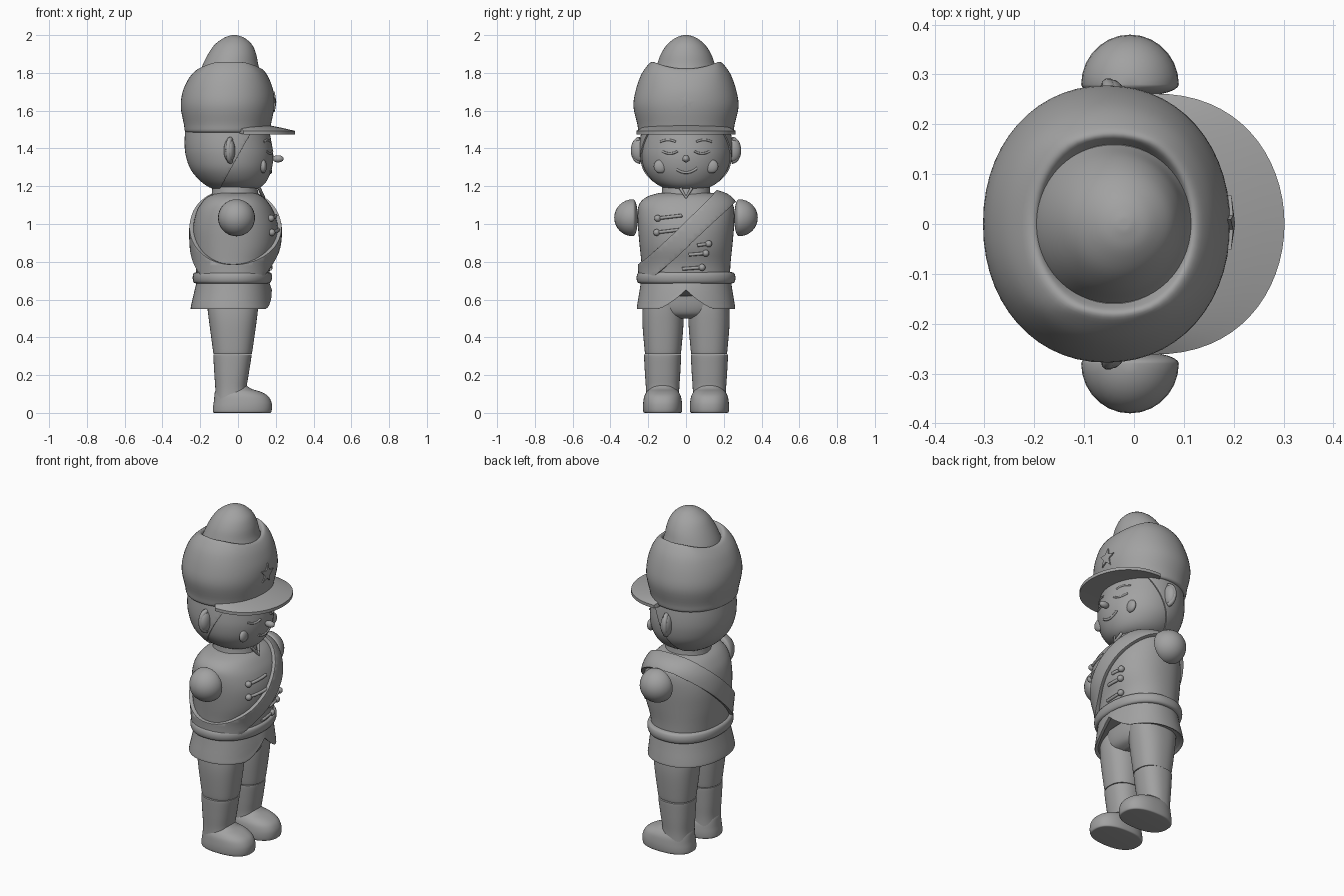
import bpy, bmesh, math
from mathutils import Vector

if "Cube" in bpy.data.objects:
    bpy.data.objects.remove(bpy.data.objects["Cube"])

grey = bpy.data.materials.new("plain_grey")
grey.diffuse_color = (0.36, 0.36, 0.36, 1)
grey.use_nodes = True
grey.node_tree.nodes["Principled BSDF"].inputs["Base Color"].default_value = grey.diffuse_color


def finish(name, bm, angle=40):
    me = bpy.data.meshes.new(name)
    bmesh.ops.recalc_face_normals(bm, faces=bm.faces)
    bm.to_mesh(me)
    bm.free()
    ob = bpy.data.objects.new(name, me)
    bpy.context.collection.objects.link(ob)
    me.materials.append(grey)
    bpy.ops.object.select_all(action='DESELECT')
    ob.select_set(True)
    bpy.context.view_layer.objects.active = ob
    bpy.ops.object.shade_smooth_by_angle(angle=math.radians(angle))
    return ob


def smooth_rows(rows, k=4):
    """Catmull-Rom refinement of section rows."""
    out = []
    for i in range(len(rows) - 1):
        a, b, c, d = (rows[max(i - 1, 0)], rows[i], rows[i + 1], rows[min(i + 2, len(rows) - 1)])
        for j in range(k):
            t = j / k
            out.append([0.5 * (2 * q + (r - p) * t + (2 * p - 5 * q + 4 * r - s) * t * t
                               + (3 * q - p - 3 * r + s) * t ** 3) for p, q, r, s in zip(a, b, c, d)])
    return out + [list(rows[-1])]


def loft(rows, p=2.0, y0=0.0, n=56, k=4, warp=None):
    """Rows are (z, x_back, x_front, half_width)."""
    bm = bmesh.new()
    rings = []
    for z, xa, xb, ry in (smooth_rows(rows, k) if k > 1 else rows):
        ring = []
        for i in range(n):
            t = math.tau * i / n
            c, s = math.cos(t), math.sin(t)
            co = Vector(((xa + xb) / 2 + (xb - xa) / 2 * math.copysign(abs(c) ** (2 / p), c),
                         y0 + ry * math.copysign(abs(s) ** (2 / p), s), z))
            ring.append(bm.verts.new(warp(co) if warp else co))
        rings.append(ring)
    for a, b in zip(rings, rings[1:]):
        for i in range(n):
            bm.faces.new((a[i], a[(i + 1) % n], b[(i + 1) % n], b[i]))
    bm.faces.new(rings[0][::-1])
    bm.faces.new(rings[-1])
    bmesh.ops.recalc_face_normals(bm, faces=bm.faces)
    return bm


def front_x(rows, y, z, p=2.0):
    """Front surface position of a loft at (y, z)."""
    _, xa, xb, ry = min(smooth_rows(rows, 20), key=lambda r: abs(r[0] - z))
    return (xa + xb) / 2 + (xb - xa) / 2 * max(0, 1 - abs(y / ry) ** p) ** (1 / p)


def shell(name, bm, planes, thick):
    """Keep the skin behind each plane and thicken it outward."""
    for co, no in planes:
        bmesh.ops.bisect_plane(bm, geom=bm.verts[:] + bm.edges[:] + bm.faces[:],
                               plane_co=co, plane_no=no, clear_outer=True)
    ob = finish(name, bm)
    m = ob.modifiers.new("thickness", 'SOLIDIFY')
    m.thickness, m.offset = thick, 1
    b = ob.modifiers.new("soft_edge", 'BEVEL')
    b.width, b.segments = thick * 0.4, 2


def ball(name, loc, size, rot=0):
    bm = bmesh.new()
    bmesh.ops.create_uvsphere(bm, u_segments=28, v_segments=16, radius=1)
    for v in bm.verts:
        v.co = Vector((v.co.x * size[0], v.co.y * size[1], v.co.z * size[2])) + Vector(loc)
    return finish(name, bm)


def cord(name, pts, r):
    cu = bpy.data.curves.new(name, 'CURVE')
    cu.dimensions, cu.bevel_depth, cu.bevel_resolution, cu.use_fill_caps = '3D', r, 2, True
    sp = cu.splines.new('POLY')
    sp.points.add(len(pts) - 1)
    for q, co in zip(sp.points, pts):
        q.co = (*co, 1)
    ob = bpy.data.objects.new(name, cu)
    bpy.context.collection.objects.link(ob)
    cu.materials.append(grey)
    bpy.ops.object.select_all(action='DESELECT')
    ob.select_set(True)
    bpy.context.view_layer.objects.active = ob
    bpy.ops.object.convert(target='MESH')


# hat: padded body with a saddle-shaped rim, and crown dome
def rim(co):
    if co.z > 1.7:
        co.z += (co.z - 1.7) / 0.14 * (0.035 * min(1, abs(co.y) / 0.17) ** 2 - 0.02)
    return co


HAT = [(1.485, -.26, .15, .225), (1.49, -.28, .165, .25), (1.53, -.287, .175, .258), (1.62, -.303, .192, .278),
       (1.70, -.293, .188, .268), (1.78, -.262, .165, .238), (1.83, -.225, .138, .20), (1.842, -.20, .118, .178),
       (1.82, -.185, .105, .16)]
finish("hat_body", loft(HAT, 2.1, warp=rim))
finish("hat_crown", loft([(1.79, -.205, .125, .172), (1.84, -.188, .108, .155), (1.90, -.158, .096, .133),
                          (1.95, -.123, .074, .1), (1.985, -.075, .035, .056), (1.998, -.04, .0, .02),
                          (2.0, -.025, -.015, .005)]))

# visor: curved tapering plate
bm = bmesh.new()
N, M = 32, 8
grid = {}
for side in (0, 1):
    for i in range(N + 1):
        t = math.pi * (i / N - 0.5)
        for j in range(M + 1):
            u = j / M
            ox = 0.03 + 0.272 * abs(math.cos(t)) ** 0.85
            x, y = -0.02 + (ox + 0.02) * u, 0.262 * math.sin(t) * (0.7 + 0.3 * u)
            top = 1.545 - 0.052 * u ** 1.5 - 0.03 * (y / 0.26) ** 2 * (1 - u)
            z = top if side else min(top - 0.012, 1.475 + 0.012 * (1 - u))
            grid[side, i, j] = bm.verts.new((x, y, z))
    for i in range(N):
        for j in range(M):
            bm.faces.new([grid[side, a, b] for a, b in ((i, j), (i + 1, j), (i + 1, j + 1), (i, j + 1))])
for i in range(N):
    for j in (0, M):
        bm.faces.new((grid[0, i, j], grid[0, i + 1, j], grid[1, i + 1, j], grid[1, i, j]))
for j in range(M):
    for i in (0, N):
        bm.faces.new((grid[0, i, j], grid[0, i, j + 1], grid[1, i, j + 1], grid[1, i, j]))
finish("visor", bm)

# star badge on the hat
bm = bmesh.new()
pts = []
for i in range(10):
    r, a = (0.058 if i % 2 == 0 else 0.025), math.tau * i / 10 + 0.15
    y, z = r * math.sin(a), 1.645 + r * math.cos(a)
    pts.append((front_x(HAT, y, z, 2.1), y, z))
back = [bm.verts.new((x - 0.01, y, z)) for x, y, z in pts]
face = [bm.verts.new((x + 0.007, y, z)) for x, y, z in pts]
mid = bm.verts.new((0.203, 0, 1.645))
for i in range(10):
    j = (i + 1) % 10
    bm.faces.new((back[i], back[j], face[j], face[i]))
    bm.faces.new((face[i], face[j], mid))
bm.faces.new(back)
finish("star_badge", bm, 20)

# head, hair and neck
HEAD = [(1.18, -.08, .075, .06), (1.195, -.135, .12, .125), (1.23, -.19, .153, .178), (1.29, -.242, .178, .22),
        (1.36, -.268, .187, .236), (1.43, -.275, .178, .236), (1.52, -.27, .16, .225)]
finish("head", loft(HEAD))
shell("hair", loft(HEAD), [((.075, 0, 1.5), (1, 0, -.55)), ((0, 0, 1.5), (0, 0, 1))], 0.008)
finish("collar", loft([(1.10, -.15, .125, .145), (1.15, -.14, .11, .13), (1.21, -.135, .10, .125)], k=2))
cord("collar_notch", [(.112, -.03, 1.19), (.135, 0, 1.14), (.112, .03, 1.19)], .009)

# face features
def on_face(y, z, d=0.0):
    return (front_x(HEAD, y, z) + d, y, z)


ball("nose", (.212, 0, 1.345), (.03, .019, .019))
cord("mouth", [on_face(.06 * i / 6, 1.272 + .025 * (i / 6) ** 2) for i in range(-5, 7)], .007)
for s, side in ((-1, "right"), (1, "left")):
    ball(side + "_cheek", on_face(s * .135, 1.305, -.004), (.018, .036, .036))
    cord(side + "_eye", [on_face(s * (.085 + .04 * i / 5), 1.385 - .012 * (1 - (i / 5) ** 2)) for i in range(-5, 6)], .006)
    cord(side + "_brow", [on_face(s * (.095 + .04 * i / 5), 1.435 + .01 * (1 - (i / 5) ** 2)) for i in range(-5, 6)], .006)
    # ear with raised outer rim
    ball(side + "_ear", (-.045, s * .245, 1.39), (.03, .045, .063))
    cord(side + "_ear_rim", [(-.04 - .012 * math.sin(a), s * (.243 + .036 * math.sin(a)), 1.39 + .058 * math.cos(a))
                             for a in (math.pi * i / 14 for i in range(15))], .014)
    # domed shoulder stump
    arm = ball(side + "_arm_stump", (-.008, 0, 1.033), (.098, .1, .098))
    for v in arm.data.vertices:
        v.co.y = s * .28 + v.co.y * (1 if v.co.y * s > 0 else .25)

# jacket, shoulder strap and belt
JACKET = [(.68, -.215, .16, .232), (.78, -.225, .172, .235), (.88, -.236, .205, .245), (.98, -.238, .212, .254),
          (1.06, -.222, .192, .256), (1.11, -.195, .163, .245), (1.145, -.16, .13, .205), (1.165, -.11, .09, .14)]
finish("jacket", loft(JACKET, 2.2))
slope = Vector((0, -.95, 1))
shell("shoulder_strap", loft(JACKET, 2.2), [((0, 0, 1.01), slope), ((0, 0, .875), -slope), ((0, 0, .7), (0, 0, -1))], .02)
finish("belt", loft([(.685, -.215, .155, .235), (.69, -.234, .172, .255), (.715, -.24, .18, .262),
                     (.74, -.234, .176, .255), (.746, -.215, .155, .235)], 2.2, k=3))

# jacket buttons and braid
for i, (y1, y2, z) in enumerate(((-.15, -.02, 1.03), (-.155, -.03, .955), (.12, .06, .895),
                                 (.105, .015, .845), (.085, -.02, .77))):
    z2 = z + (.015 if z > .9 else -.008)
    ends = [(y1 + (y2 - y1) * t / 6, z + (z2 - z) * t / 6) for t in range(7)]
    cord(f"braid_{i}", [(front_x(JACKET, y, q, 2.2) + .003, y, q) for y, q in ends], .009)
    ball(f"button_{i}", (front_x(JACKET, y1, z, 2.2) + .006, y1, z), (.018, .018, .018))


# coat skirt with a parted front hem
def hem(co):
    if co.x > 0:
        low = max(0, 1 - abs(co.y) / .15) ** 1.4 * .1
        co.z += low * max(0, (.70 - co.z) / .15)
    return co


finish("coat_skirt", loft([(.56, -.235, .16, .245), (.55, -.25, .178, .26), (.58, -.246, .176, .257),
                           (.64, -.232, .17, .247), (.70, -.218, .162, .238)], 2.2, warp=hem))

# trousers, boots
finish("hips", loft([(.50, -.11, .05, .10), (.52, -.15, .09, .17), (.56, -.165, .11, .205), (.62, -.17, .12, .21)], 2.3))
for s, side in ((-1, "right"), (1, "left")):
    finish(side + "_trouser", loft([(.312, -.13, .073, .094), (.34, -.134, .078, .098), (.46, -.15, .095, .108),
                                    (.54, -.16, .105, .108), (.62, -.165, .11, .10)], 2.3, s * .122))
    finish(side + "_boot", loft([(.05, -.125, .06, .09), (.12, -.12, .045, .088), (.20, -.125, .056, .093),
                                 (.29, -.13, .07, .098), (.308, -.13, .071, .098)], 2.3, s * .124))
    # rounded shoe, toe lower than the ankle
    finish(side + "_shoe", loft([(0, -.12, .165, .09), (.004, -.132, .176, .101), (.03, -.132, .18, .104),
                                 (.06, -.128, .176, .102), (.09, -.125, .158, .096), (.112, -.122, .12, .084),
                                 (.128, -.115, .07, .07), (.15, -.105, .04, .06)], 2.4, s * .124))
